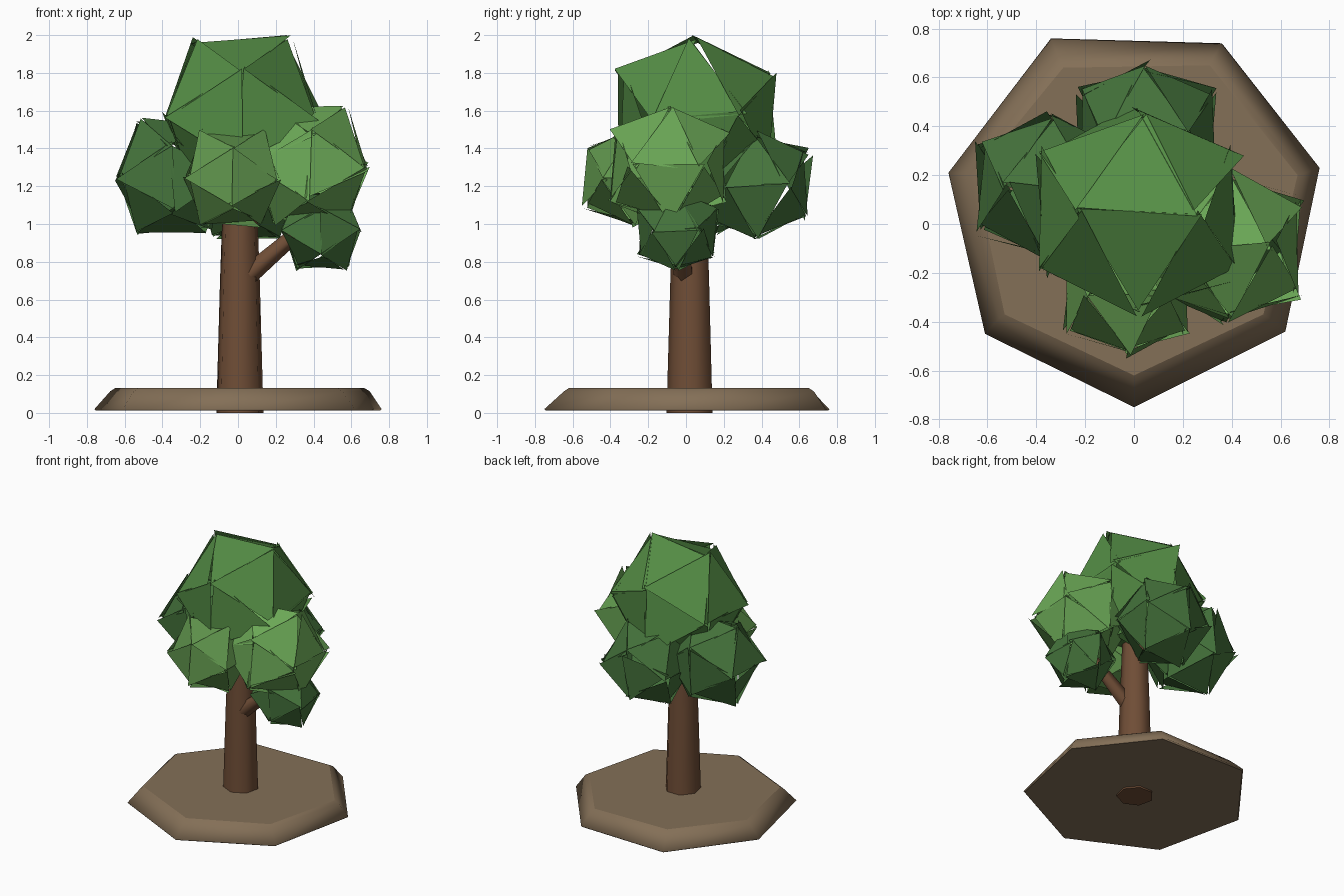
import bpy, bmesh, random
from math import sin, cos, pi, radians
from mathutils import Vector, Euler

if "Cube" in bpy.data.objects:
    bpy.data.objects.remove(bpy.data.objects["Cube"])

random.seed(4)


def material(name, rgb):
    m = bpy.data.materials.new(name)
    m.diffuse_color = (*rgb, 1)
    m.use_nodes = True
    m.node_tree.nodes["Principled BSDF"].inputs["Base Color"].default_value = m.diffuse_color
    return m


def add_object(name, bm, mat, smooth=False):
    me = bpy.data.meshes.new(name)
    bm.to_mesh(me)
    bm.free()
    me.materials.append(mat)
    for p in me.polygons:
        p.use_smooth = smooth and len(p.vertices) == 4  # caps stay flat
    ob = bpy.data.objects.new(name, me)
    bpy.context.collection.objects.link(ob)
    return ob


def loft(name, rings, mat, smooth=False):
    bm = bmesh.new()
    loops = [[bm.verts.new(p) for p in r] for r in rings]
    n = len(loops[0])
    for a, b in zip(loops, loops[1:]):
        for i in range(n):
            j = (i + 1) % n
            bm.faces.new((a[i], a[j], b[j], b[i]))
    bm.faces.new(loops[0][::-1])
    bm.faces.new(loops[-1])
    bmesh.ops.recalc_face_normals(bm, faces=bm.faces[:])
    return add_object(name, bm, mat, smooth)


def ring(center, r, sides, axis=(0, 0, 1)):
    q = Vector((0, 0, 1)).rotation_difference(Vector(axis).normalized())
    return [Vector(center) + q @ Vector((r * sin(2 * pi * i / sides), -r * cos(2 * pi * i / sides), 0))
            for i in range(sides)]


def foliage(name, center, r, mat):
    # edge-up icosahedron whose leaves (faces) are split apart and tilted at random
    bm = bmesh.new()
    a, b = 0.526 * r, 0.851 * r
    for s in (-a, a):
        for t in (-b, b):
            for p in ((s, 0, t), (0, t, s), (t, s, 0)):
                bm.verts.new(Vector(center) + Vector(p))
    bmesh.ops.convex_hull(bm, input=bm.verts[:])
    bmesh.ops.recalc_face_normals(bm, faces=bm.faces[:])
    bmesh.ops.split_edges(bm, edges=bm.edges[:])
    for f in bm.faces:
        c = f.calc_center_median()
        tilt = Euler([radians(random.uniform(-7, 7)) for _ in range(3)]).to_matrix()
        for v in f.verts:
            v.co = c + tilt @ (v.co - c) * 1.04
            v.co.z = min(v.co.z, 2.0)
    return add_object(name, bm, mat)


soil = material("soil", (0.23, 0.16, 0.095))
bark = material("bark", (0.16, 0.075, 0.037))
leaf = material("leaf", (0.09, 0.27, 0.06))
leaf_dark = material("dark leaf", (0.06, 0.175, 0.045))
leaf_light = material("light leaf", (0.15, 0.40, 0.095))
leaf_mid = material("middle leaf", (0.12, 0.31, 0.075))

# Ground slab: irregular seven-sided disc with bevelled rim
outer = [(0, -0.75), (0.62, -0.44), (0.76, 0.23), (0.36, 0.74), (-0.34, 0.76), (-0.76, 0.21), (-0.61, -0.45)]
inner = [(0, -0.62), (0.53, -0.37), (0.67, 0.20), (0.31, 0.65), (-0.29, 0.64), (-0.65, 0.20), (-0.53, -0.37)]
loft("ground_slab", [[(x * 0.99, y * 0.99, 0.0 + 0.012) for x, y in outer],
                     [(x, y, 0.02) for x, y in outer],
                     [(x * 1.04, y * 1.04, 0.115) for x, y in inner],
                     [(x, y, 0.131) for x, y in inner]], soil, True)

# Trunk and side branch
loft("trunk", [ring((0.01, 0.025, 0.0), 0.128, 7), ring((0.01, 0.025, 0.7), 0.108, 7),
               ring((0.01, 0.025, 1.2), 0.090, 7)], bark, True)
a, b = Vector((0.06, -0.01, 0.735)), Vector((0.38, -0.03, 1.01))
loft("branch", [ring(a, 0.056, 5, b - a), ring(b, 0.038, 5, b - a)], bark, True)

# Foliage clumps
foliage("crown_foliage", (0.02, 0.05, 1.565), 0.472, leaf)
foliage("left_foliage", (-0.345, 0.15, 1.25), 0.335, leaf_dark)
foliage("right_foliage", (0.38, -0.09, 1.31), 0.35, leaf_light)
foliage("front_foliage", (-0.03, -0.285, 1.245), 0.285, leaf_mid)
foliage("back_foliage", (0.05, 0.37, 1.205), 0.32, leaf_dark)
foliage("branch_foliage", (0.44, -0.05, 0.965), 0.235, leaf_dark)
